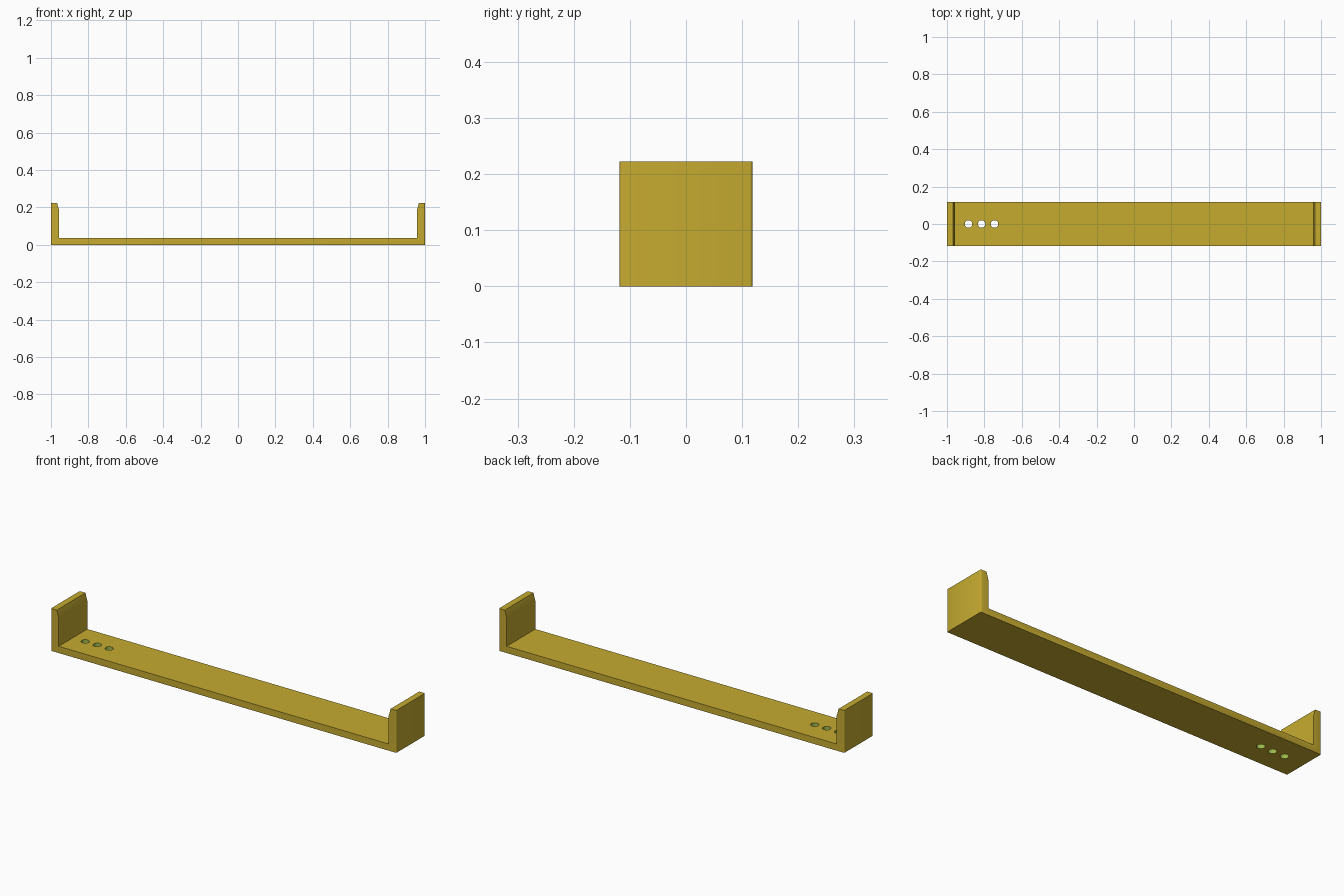
import bpy, bmesh, math

if "Cube" in bpy.data.objects:
    bpy.data.objects.remove(bpy.data.objects["Cube"])

HALF_W = 0.1185
HOLES = (-0.885, -0.815, -0.746)
HOLE_R = 0.02


def material(name, rgb):
    m = bpy.data.materials.new(name)
    m.diffuse_color = (*rgb, 1)
    m.use_nodes = True
    m.node_tree.nodes["Principled BSDF"].inputs["Base Color"].default_value = m.diffuse_color
    return m


gold = material("mustard yellow", (0.565, 0.407, 0.030))
green = material("hole green", (0.352, 0.485, 0.070))

# Bracket: U-shaped profile, mirrored in x, extruded through y
half = [(1, 0), (1, 0.222), (0.967, 0.222), (0.956, 0.182), (0.956, 0.035)]
profile = half + [(-x, z) for x, z in reversed(half)]
bm = bmesh.new()
face = bm.faces.new([bm.verts.new((x, -HALF_W, z)) for x, z in profile])
ext = bmesh.ops.extrude_face_region(bm, geom=[face])
bmesh.ops.translate(bm, vec=(0, 2 * HALF_W, 0),
                    verts=[g for g in ext["geom"] if isinstance(g, bmesh.types.BMVert)])
bmesh.ops.recalc_face_normals(bm, faces=bm.faces[:])

# Small rounding on the four outer upright corners
corners = [e for e in bm.edges
           if all(abs(v.co.x) > 0.999 for v in e.verts)
           and abs(e.verts[0].co.z - e.verts[1].co.z) > 0.1]
bmesh.ops.bevel(bm, geom=corners, offset=0.005, segments=3, profile=0.5, affect='EDGES')
mesh = bpy.data.meshes.new("bracket")
bm.to_mesh(mesh)
bm.free()
bracket = bpy.data.objects.new("bracket", mesh)
bpy.context.collection.objects.link(bracket)
mesh.materials.append(gold)
mesh.materials.append(green)

# Row of three screw holes through the base at one end
for x in HOLES:
    bpy.ops.mesh.primitive_cylinder_add(vertices=32, radius=HOLE_R, depth=0.2,
                                        location=(x, 0, 0.017))
    cutter = bpy.context.object
    cutter.name = "hole_cutter"
    cutter.hide_render = True
    bpy.context.view_layer.objects.active = bracket
    mod = bracket.modifiers.new("hole", 'BOOLEAN')
    mod.operation = 'DIFFERENCE'
    mod.solver = 'EXACT'
    mod.object = cutter
    bpy.ops.object.modifier_apply(modifier=mod.name)
    bpy.data.objects.remove(cutter)

# Hole walls are green, everything else is yellow
for p in bracket.data.polygons:
    in_hole = any(math.hypot(p.center.x - x, p.center.y) < HOLE_R * 1.05 for x in HOLES)
    p.material_index = 1 if in_hole and abs(p.normal.z) < 0.5 else 0

bpy.ops.object.select_all(action='DESELECT')
bracket.select_set(True)
bpy.context.view_layer.objects.active = bracket
bpy.ops.object.shade_smooth_by_angle(angle=math.radians(35))
